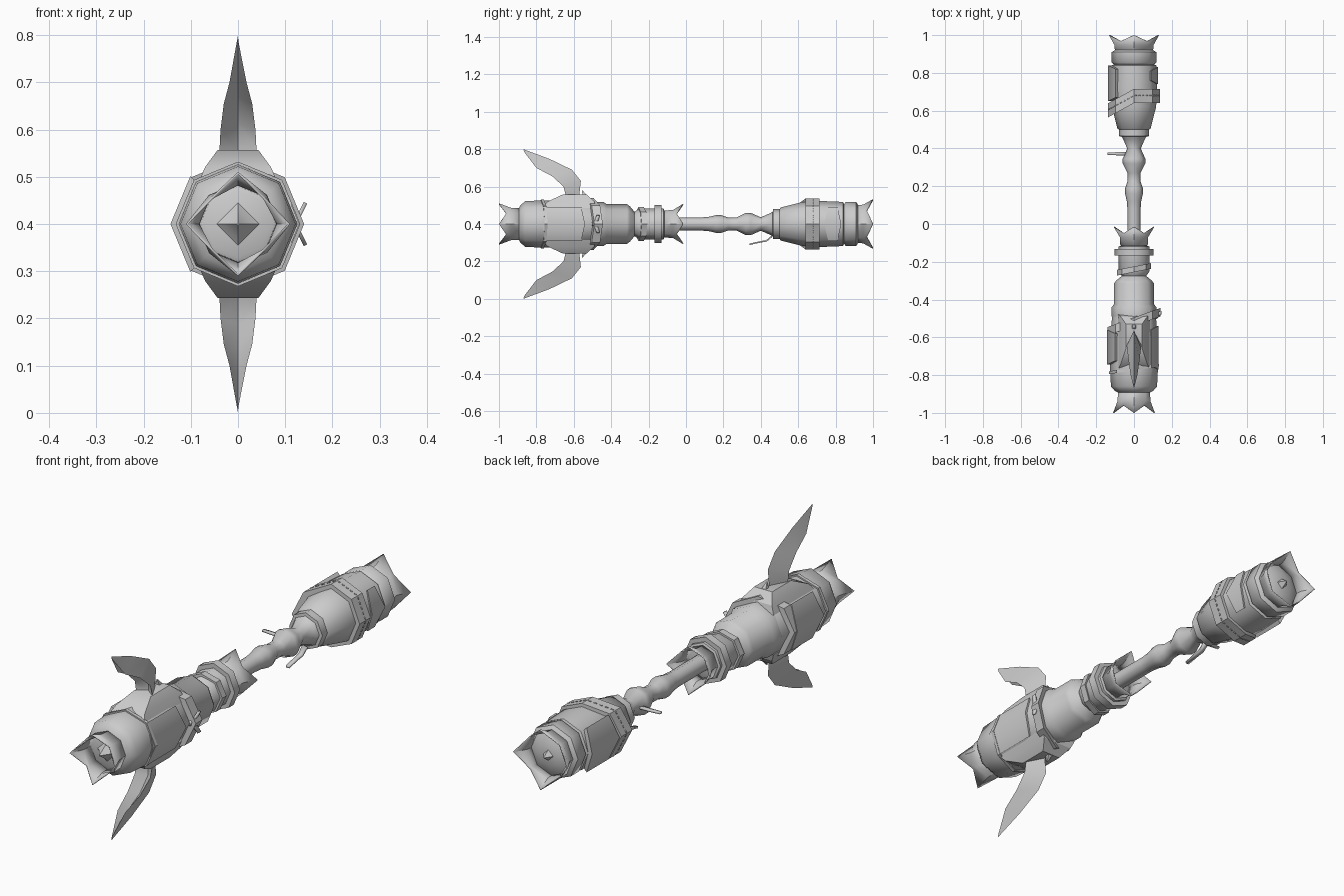
import bpy, bmesh, math
from mathutils import Vector

if "Cube" in bpy.data.objects:
    bpy.data.objects.remove(bpy.data.objects["Cube"])

ZC = 0.4  # height of the long axis
mat = bpy.data.materials.new("light grey")
mat.diffuse_color = (0.6, 0.6, 0.6, 1)
mat.use_nodes = True
mat.node_tree.nodes["Principled BSDF"].inputs["Base Color"].default_value = mat.diffuse_color


def finish(name, bm, thick=0.0, angle=50):
    bmesh.ops.recalc_face_normals(bm, faces=bm.faces)
    me = bpy.data.meshes.new(name)
    bm.to_mesh(me)
    bm.free()
    ob = bpy.data.objects.new(name, me)
    bpy.context.collection.objects.link(ob)
    me.materials.append(mat)
    if thick:
        m = ob.modifiers.new("thickness", 'SOLIDIFY')
        m.thickness = thick
        m.offset = 0
    bpy.ops.object.select_all(action='DESELECT')
    ob.select_set(True)
    bpy.context.view_layer.objects.active = ob
    bpy.ops.object.shade_smooth_by_angle(angle=math.radians(angle))
    return ob


def loft(name, rings, wrap=True, caps=True, thick=0.0, angle=50):
    """Skin a list of equally long point rings."""
    bm = bmesh.new()
    vs = [[bm.verts.new(p) for p in r] for r in rings]
    n = len(rings[0])
    for a, b in zip(vs, vs[1:]):
        for i in range(n if wrap else n - 1):
            j = (i + 1) % n
            bm.faces.new((a[i], a[j], b[j], b[i]))
    if caps:
        bm.faces.new(vs[0])
        bm.faces.new(vs[-1])
    return finish(name, bm, thick, angle)


def polar(y, r, deg):
    a = math.radians(deg)
    return (r * math.cos(a), y, ZC + r * math.sin(a))


def lathe(name, profile, n=8):
    return loft(name, [[polar(y, r, 360 * i / n) for i in range(n)] for y, r in profile])


def band(name, y0, y1, r, depth, slant, n=8):
    """Closed strap whose y position follows slant(x)."""
    rings = []
    for i in range(n + 1):
        ring = []
        for y, rr in ((y0, r - depth), (y0, r), (y1, r), (y1, r - depth)):
            x, _, z = polar(y, rr, 360 * i / n)
            ring.append((x, y + slant(x), z))
        rings.append(ring)
    return loft(name, rings, caps=False, angle=40)


def plate(name, y0, y1, r, a0, a1, steps=2, notch=0.02):
    """Curved armour plate with a clipped corner at each end."""
    rings = []
    for i in range(steps + 1):
        a = a0 + (a1 - a0) * i / steps
        e = notch if i in (0, steps) else 0
        rings.append([polar(y, q, a) for y, q in
                      ((y0 + e, r - 0.02), (y0 + e, r), (y1 - e, r), (y1 - e, r - 0.02))])
    return loft(name, rings)


def crown(name, yb, yt, rb, rv, rt):
    """Flared cup with four pointed petals."""
    d = yt - yb
    base = [polar(yb, rb, 45 * i) for i in range(8)]
    mid = [polar(yb + 0.45 * d, rb * 1.03, 45 * i) for i in range(8)]
    rim = [polar(yt if i % 2 == 0 else yb + 0.66 * d, rt if i % 2 == 0 else rv, 45 * i)
           for i in range(8)]
    return loft(name, [base, mid, rim], caps=False, thick=0.005, angle=35)


def leaf(name, pts, side, w):
    """Thin tapering ribbon along a path."""
    s = Vector(side)
    rings = []
    for i, p in enumerate(pts):
        k = w * (1 - 0.35 * i / (len(pts) - 1))
        rings.append([Vector(p) - s * k, Vector(p) + s * k])
    return loft(name, rings, wrap=False, caps=False, thick=0.008)


# Turned bodies along the axis
lathe("head_body", [(-0.90, 0.07), (-0.885, 0.10), (-0.86, 0.122), (-0.78, 0.126),
                    (-0.60, 0.126), (-0.48, 0.115), (-0.46, 0.105)])
lathe("head_neck", [(-0.49, 0.118), (-0.44, 0.118), (-0.425, 0.106), (-0.315, 0.106),
                    (-0.30, 0.095), (-0.275, 0.065), (-0.25, 0.082), (-0.12, 0.082),
                    (-0.11, 0.055)])
lathe("neck_ring", [(-0.168, 0.08), (-0.168, 0.102), (-0.132, 0.102), (-0.132, 0.075)])
lathe("handle", [(-0.12, 0.035), (0.08, 0.035), (0.12, 0.038), (0.16, 0.047), (0.19, 0.047),
                 (0.225, 0.035), (0.27, 0.035), (0.32, 0.06), (0.345, 0.06), (0.40, 0.036),
                 (0.45, 0.058), (0.47, 0.07)])
lathe("pommel_cuff", [(0.462, 0.05), (0.465, 0.08), (0.505, 0.08), (0.51, 0.06)])
lathe("pommel_body", [(0.495, 0.07), (0.505, 0.088), (0.62, 0.117), (0.72, 0.123),
                      (0.84, 0.118), (0.845, 0.106), (0.855, 0.118), (0.91, 0.118),
                      (0.925, 0.095), (0.945, 0.05)])

# Petal crowns and the small points inside them
crown("head_crown", -0.885, -1.0, 0.082, 0.078, 0.108)
crown("neck_crown", -0.115, -0.015, 0.07, 0.078, 0.105)
crown("pommel_crown", 0.905, 1.0, 0.098, 0.10, 0.13)
lathe("head_point", [(-0.89, 0.06), (-0.91, 0.03), (-0.95, 0.003)], 4)
lathe("pommel_point", [(0.935, 0.03), (0.975, 0.003)], 4)

# Straps, slanting across the bodies
band("head_strap", -0.54, -0.495, 0.14, 0.03, lambda x: 0.36 * x)
band("head_cord", -0.775, -0.76, 0.132, 0.015, lambda x: 0.15 * x)
band("neck_strap", -0.255, -0.225, 0.09, 0.02, lambda x: 0.2 * x)
slant = lambda x: 0.55 * min(x, 0)
band("pommel_strap", 0.64, 0.715, 0.137, 0.03, slant)

# Stitches along the pommel strap
for i in range(8):
    for k in range(5):
        a, b = (Vector(polar(0.68, 0.1385, 45 * (i + j))) for j in (0, 1))
        p, q = a.lerp(b, (k + 0.25) / 5), a.lerp(b, (k + 0.75) / 5)
        loft("stitch", [[(v.x, v.y + slant(v.x) + h, v.z) for h in (-0.002, 0.002)]
                        for v in (p, q)], wrap=False, caps=False, thick=0.002)

# Side armour plates
plate("head_plate_left", -0.745, -0.56, 0.143, 135, 225)
plate("head_plate_right", -0.77, -0.54, 0.13, -45, 45)
plate("pommel_plate_left", 0.65, 0.84, 0.137, 135, 225)
plate("pommel_plate_right", 0.74, 0.83, 0.127, -45, 45)

# Curved blades, above and below: outer y z, inner y z, half width
SECTIONS = [(-0.52, 0.50, -0.69, 0.50, 0.046), (-0.57, 0.56, -0.645, 0.56, 0.039),
            (-0.562, 0.63, -0.655, 0.60, 0.037), (-0.61, 0.69, -0.715, 0.655, 0.030),
            (-0.73, 0.748, -0.80, 0.70, 0.018), (-0.87, 0.80, -0.865, 0.785, 0.001)]
for label, s in (("upper", 1), ("lower", -1)):
    def at(x, y, z):
        return (x, y, ZC + s * (z - ZC))
    rings = []
    for oy, oz, iy, iz, w in SECTIONS:
        gy, gz = iy + 0.4 * (oy - iy), iz + 0.4 * (oz - iz)
        rings.append([at(0, oy, oz), at(w, iy, iz), at(0, gy, gz), at(-w, iy, iz)])
    loft(label + "_blade", rings, angle=35)
    # Saddle gripping the blade root
    loft(label + "_blade_saddle",
         [[at(-w, y0, z), at(w, y0, z), at(w, y1, z), at(-w, y1, z)]
          for w, y0, y1, z in ((0.085, -0.77, -0.48, 0.485), (0.07, -0.74, -0.49, 0.52),
                               (0.043, -0.66, -0.53, 0.557))], angle=30)
    # Short thorn beside the root
    loft(label + "_thorn", [[at(-w, y - d, z), at(w, y - d, z), at(w, y + d, z), at(-w, y + d, z)]
                            for w, d, y, z in ((0.02, 0.02, -0.53, 0.51), (0.012, 0.012, -0.54, 0.55),
                                               (0.002, 0.002, -0.555, 0.58))])
    # Loose strap ends by the knot
    leaf(label + "_strap_end", [at(0.118, -0.49, 0.39), at(0.128, -0.48, 0.415),
                                at(0.143, -0.47, 0.445)], (0, 1, 0), 0.013)

# Cord tails on the handle
leaf("cord_tail_low", [(0, 0.46, 0.335), (0, 0.43, 0.31), (0, 0.40, 0.305), (0, 0.34, 0.292)],
     (1, 0, 0), 0.012)
leaf("cord_tail_side", [(-0.03, 0.372, 0.4), (-0.09, 0.372, 0.4), (-0.14, 0.372, 0.402)],
     (0, 1, 0), 0.010)
